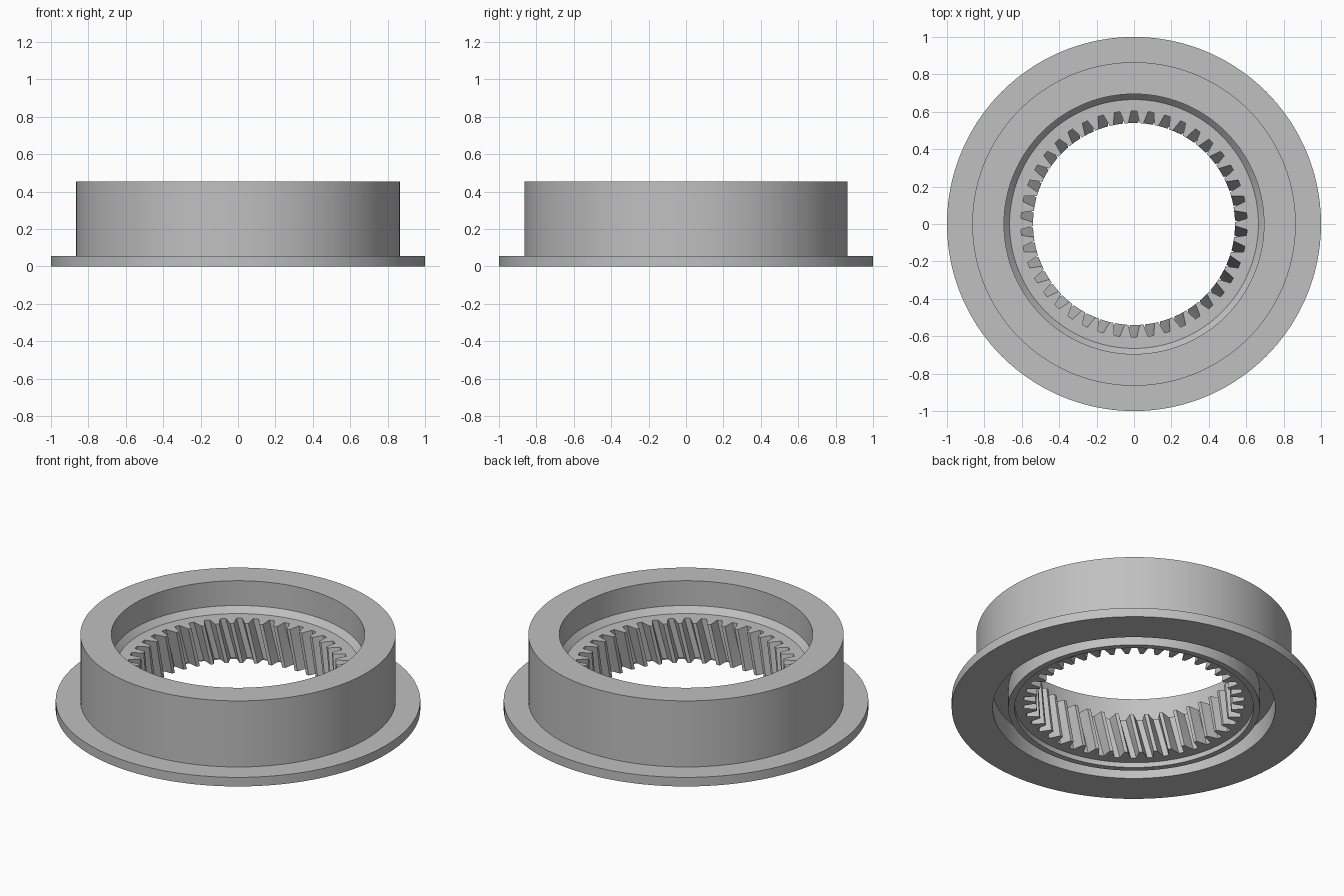
import bpy, bmesh, math

cube = bpy.data.objects.get("Cube")
if cube:
    bpy.data.objects.remove(cube)

TEETH = 42
TWIST = math.radians(5.5)      # helix angle over the tooth height
GEAR_TOP, GEAR_BOTTOM = 0.27, 0.03
TIP, PITCH_R, ROOT = 0.54, 0.575, 0.605

# One gap between teeth: (offset in pitches, radius)
gap = [(-0.38, TIP), (-0.26, PITCH_R), (-0.17, ROOT),
       (0.17, ROOT), (0.26, PITCH_R), (0.38, TIP)]
step = math.tau / TEETH
outline = [((k + 0.5 + off) * step, r) for k in range(TEETH) for off, r in gap]

bm = bmesh.new()


def ring(z, radius=None, turn=0.0):
    """Closed loop: toothed when no radius is given, otherwise round."""
    return [bm.verts.new(((radius or r) * math.cos(a + turn),
                          (radius or r) * math.sin(a + turn), z))
            for a, r in outline]


# Recess, rim, outer wall and flange, from the gear face outwards
rings = [ring(z, r) for r, z in [
    (0.665, GEAR_TOP), (0.695, 0.305), (0.695, 0.455), (0.865, 0.455),
    (0.865, 0.055), (1.0, 0.055), (1.0, 0.0)]]

# Underside: round groove, raised collar and shallow step
rings += [ring(z, r, -TWIST) for r, z in [
    (0.775, 0.0), (0.775, 0.12), (0.69, 0.12), (0.69, 0.0),
    (0.655, 0.0), (0.655, GEAR_BOTTOM)]]

# Helical teeth, from the bottom up
LAYERS = 6
for i in range(LAYERS + 1):
    t = i / LAYERS
    rings.append(ring(GEAR_BOTTOM + t * (GEAR_TOP - GEAR_BOTTOM),
                      turn=-TWIST * (1 - t)))

# Skin the rings into one closed body
count = len(outline)
for a, b in zip(rings, rings[1:] + rings[:1]):
    for i in range(count):
        j = (i + 1) % count
        bm.faces.new((a[i], a[j], b[j], b[i]))
bmesh.ops.recalc_face_normals(bm, faces=bm.faces)

mesh = bpy.data.meshes.new("ring_gear")
bm.to_mesh(mesh)
bm.free()
gear = bpy.data.objects.new("ring_gear", mesh)
bpy.context.collection.objects.link(gear)

# Plain grey metal
grey = bpy.data.materials.new("plain_grey")
grey.use_nodes = True
color = (0.53, 0.53, 0.53, 1.0)
grey.diffuse_color = color
grey.node_tree.nodes["Principled BSDF"].inputs["Base Color"].default_value = color
mesh.materials.append(grey)

bpy.ops.object.select_all(action="DESELECT")
gear.select_set(True)
bpy.context.view_layer.objects.active = gear
bpy.ops.object.shade_smooth_by_angle(angle=math.radians(20))
